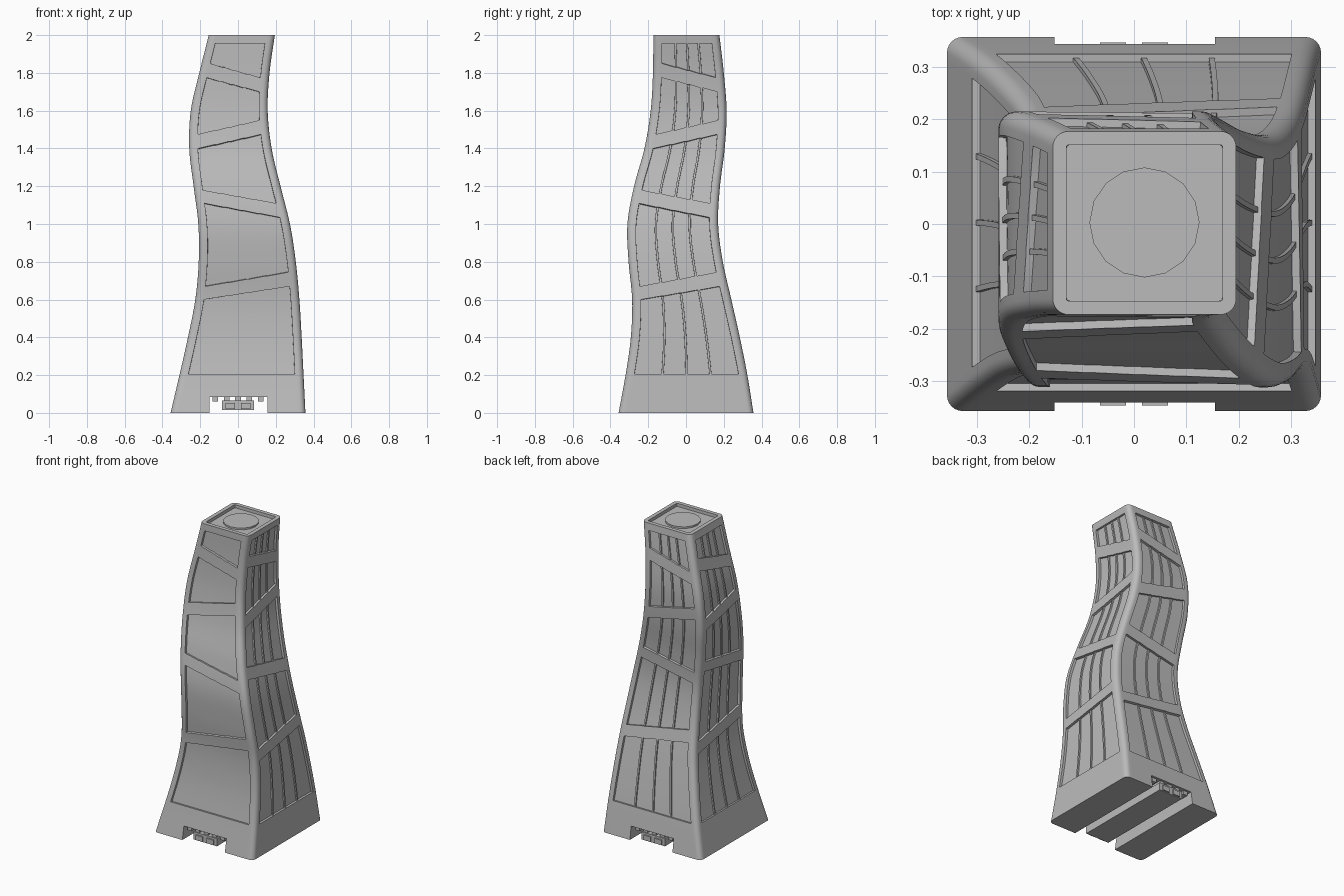
import bpy, bmesh, math
from mathutils import Vector

if "Cube" in bpy.data.objects:
    bpy.data.objects.remove(bpy.data.objects["Cube"], do_unlink=True)

# One plain grey for everything
grey = bpy.data.materials.new("warm_grey")
grey.use_nodes = True
GREY = (0.5, 0.5, 0.5, 1)
grey.diffuse_color = GREY
grey.node_tree.nodes["Principled BSDF"].inputs["Base Color"].default_value = GREY

# Tower outline every 0.2 of height
X_LOW = [-.357, -.31, -.265, -.226, -.208, -.21, -.235, -.258, -.25, -.205, -.155]
X_HIGH = [.357, .347, .337, .325, .306, .275, .225, .178, .157, .167, .195]
Y_LOW = [-.357, -.32, -.292, -.285, -.304, -.31, -.275, -.22, -.187, -.175, -.173]
Y_HIGH = [.357, .325, .285, .24, .195, .17, .18, .205, .215, .2, .177]
# Band edges as (height at left, height at right); windows fill every odd band
BANDS = [(0, 0), (.205, .205), (.6, .67), (.67, .745), (1.11, 1.035), (1.18, 1.11),
         (1.4, 1.475), (1.475, 1.55), (1.775, 1.7), (1.85, 1.775), (1.955, 1.955), (2, 2)]
RADIUS, MARGIN, RIB = .03, .046, .006
ARC = 6


def sample(table, z):
    """Smooth curve through the table."""
    t = min(max(z / 0.2, 0), len(table) - 1)
    i = min(int(t), len(table) - 2)
    f = t - i
    b, c = table[i], table[i + 1]
    a = table[i - 1] if i > 0 else 2 * b - c
    d = table[i + 2] if i + 2 < len(table) else 2 * c - b
    return b + .5 * f * (c - a + f * (2 * a - 5 * b + 4 * c - d + f * (3 * (b - c) + d - a)))


def section(z):
    x0, x1, y0, y1 = (sample(t, z) for t in (X_LOW, X_HIGH, Y_LOW, Y_HIGH))
    return Vector(((x0 + x1) / 2, (y0 + y1) / 2, z)), (x1 - x0) / 2, (y1 - y0) / 2


# Columns of one side: (position kind, value); ribs are narrow columns
SIDE = [("edge", -1), ("pane", -1)]
for r in (-.46, 0, .46):
    SIDE += [("rib", (r, -RIB)), ("rib", (r, RIB))]
SIDE += [("pane", 1), ("edge", 1)]
COLS = len(SIDE) + ARC - 1


def point(side, col, z_left, z_right):
    t = Vector([(1, 0, 0), (0, 1, 0), (-1, 0, 0), (0, -1, 0)][side])
    n = Vector([(0, -1, 0), (1, 0, 0), (0, 1, 0), (-1, 0, 0)][side])
    if col < len(SIDE):
        kind, v = SIDE[col]
        along = {"edge": v, "pane": v}.get(kind, v[0] if kind == "rib" else 0)
        c, hx, hy = section(z_left + (z_right - z_left) * (along + 1) / 2)
        ht, hn = (hx, hy) if side % 2 == 0 else (hy, hx)
        if kind == "rib":
            s = v[0] * (ht - MARGIN) + v[1]
        else:
            s = v * (ht - (RADIUS if kind == "edge" else MARGIN))
        return c + t * s + n * hn
    # Rounded corner, easing to the height of the next side
    f = (col - len(SIDE) + 1) / ARC
    c, hx, hy = section(z_right + (z_left - z_right) * f)
    ht, hn = (hx, hy) if side % 2 == 0 else (hy, hx)
    a = f * math.pi / 2
    return (c + t * (ht - RADIUS + RADIUS * math.sin(a))
            + n * (hn - RADIUS + RADIUS * math.cos(a)))


# Tower skin
bm = bmesh.new()
rings, row_band = [], []
for b in range(len(BANDS) - 1):
    lo, hi = BANDS[b], BANDS[b + 1]
    steps = 10 if b % 2 else 3
    for i in range(steps + (b == len(BANDS) - 2)):
        f = i / steps
        zl, zr = (lo[j] + (hi[j] - lo[j]) * f for j in (0, 1))
        rings.append([bm.verts.new(point(s, c, zl, zr)) for s in range(4) for c in range(COLS)])
        row_band.append(b)

windows, ribs = {}, {}
count = 4 * COLS
for r in range(len(rings) - 1):
    for q in range(count):
        w = (q + 1) % count
        face = bm.faces.new((rings[r][q], rings[r][w], rings[r + 1][w], rings[r + 1][q]))
        side, col = divmod(q, COLS)
        if row_band[r] % 2 and 1 <= col <= len(SIDE) - 3:
            windows.setdefault((side, row_band[r]), []).append(face)
            # The front windows are plain
            if side > 0 and col in (2, 4, 6):
                ribs.setdefault((side, row_band[r], col), []).append(face)
bm.faces.new(rings[0][::-1])
roof = bm.faces.new(rings[-1])
bm.normal_update()


def sink(faces, border, depth):
    bmesh.ops.inset_region(bm, faces=faces, thickness=border, depth=depth, use_even_offset=True)
    bm.normal_update()


# Recessed windows, raised ribs, sunken roof
for faces in windows.values():
    sink(faces, .0006, -.015)
for faces in ribs.values():
    sink(faces, .0006, .008)
sink([roof], .026, 0)
sink([roof], .0005, -.02)


def add_object(name, mesh_bm):
    mesh = bpy.data.meshes.new(name)
    mesh_bm.to_mesh(mesh)
    mesh_bm.free()
    mesh.materials.append(grey)
    obj = bpy.data.objects.new(name, mesh)
    bpy.context.collection.objects.link(obj)
    return obj


def box(name, low, high):
    b = bmesh.new()
    bmesh.ops.create_cube(b, size=1)
    for v in b.verts:
        v.co = [l + (h - l) * (c + .5) for l, h, c in zip(low, high, v.co)]
    return add_object(name, b)


tower = add_object("tower_body", bm)

# Passage cut through the base from front to back
cutter = box("passage_cutter", (-.152, -.5, -.1), (.155, .5, .085))
cutter.hide_render = True
cut = tower.modifiers.new("passage", "BOOLEAN")
cut.operation, cut.solver, cut.object = "DIFFERENCE", "EXACT", cutter
bpy.context.view_layer.objects.active = tower
tower.select_set(True)
bpy.ops.object.modifier_apply(modifier="passage")
bpy.data.objects.remove(cutter, do_unlink=True)
bpy.ops.object.shade_smooth_by_angle(angle=math.radians(32))

# Door block, ceiling beams and door panels in the passage
box("door_block", (-.085, -.338, .015), (.085, .338, .065))
for i, x in enumerate((-.12, -.06, 0, .06, .12)):
    box(f"ceiling_beam_{i}", (x - .015, -.33, .06), (x + .015, .33, .09))
for end in (-1, 1):
    for x in (-.04, .04):
        y0, y1 = sorted((end * .33, end * .346))
        box("door_panel", (x - .025, y0, .02), (x + .025, y1, .052))

# Roof disc
disc = bmesh.new()
bmesh.ops.create_cone(disc, cap_ends=True, segments=16, radius1=.105, radius2=.105, depth=.012)
bmesh.ops.translate(disc, verts=disc.verts, vec=(.02, .003, 1.985))
add_object("roof_disc", disc)
